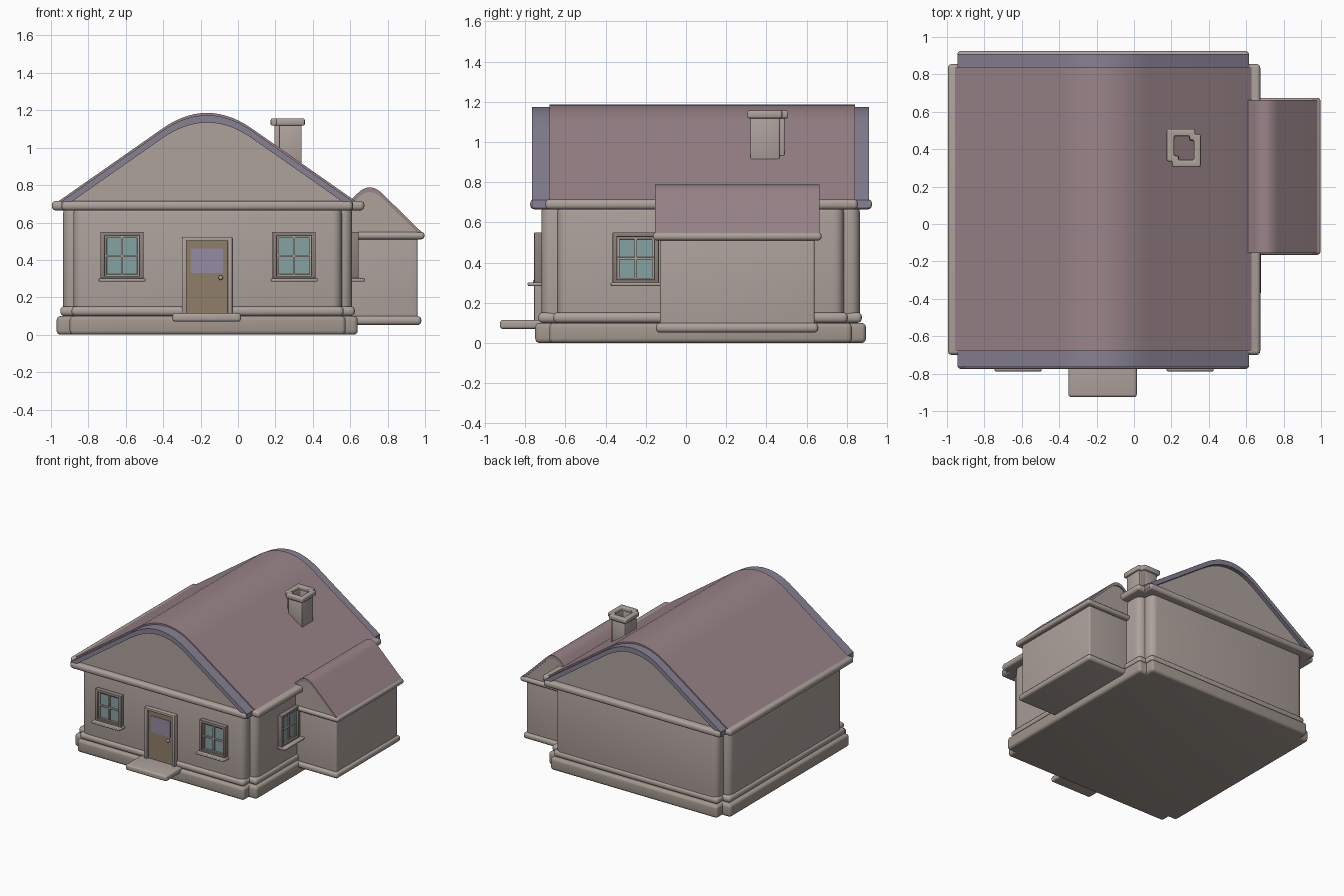
import bpy, bmesh, math
from mathutils import Matrix, Vector

if "Cube" in bpy.data.objects:
    bpy.data.objects.remove(bpy.data.objects["Cube"])


def mat(name, *rgb):
    m = bpy.data.materials.new(name)
    m.diffuse_color = (*rgb, 1)
    m.use_nodes = True
    m.node_tree.nodes["Principled BSDF"].inputs["Base Color"].default_value = m.diffuse_color
    return m


STONE = mat("stone", 0.42, 0.36, 0.33)
PLINTH = mat("plinth_stone", 0.36, 0.31, 0.27)
ROOF = mat("roof_tile", 0.32, 0.23, 0.25)
TRIM = mat("roof_trim", 0.24, 0.22, 0.29)
DOOR = mat("door_wood", 0.28, 0.21, 0.14)
PANE = mat("door_pane", 0.30, 0.26, 0.36)
GLASS = mat("glass", 0.24, 0.36, 0.36)
FRAME = mat("frame_wood", 0.26, 0.22, 0.20)


def finish(bm, name, material, bevel=0, segs=4, xf=None):
    if bevel:
        bmesh.ops.bevel(bm, geom=bm.edges[:], offset=bevel, segments=segs,
                        profile=0.5, affect='EDGES', clamp_overlap=True)
    bmesh.ops.recalc_face_normals(bm, faces=bm.faces)
    if xf:
        bm.transform(xf)
    me = bpy.data.meshes.new(name)
    bm.to_mesh(me)
    bm.free()
    me.materials.append(material)
    ob = bpy.data.objects.new(name, me)
    bpy.context.collection.objects.link(ob)
    return ob


def boxes(name, material, ranges, bevel=0, segs=4, xf=None):
    """One object from boxes (x0, x1, y0, y1, z0, z1)."""
    bm = bmesh.new()
    for x0, x1, y0, y1, z0, z1 in ranges:
        m = (Matrix.Translation(((x0 + x1) / 2, (y0 + y1) / 2, (z0 + z1) / 2))
             @ Matrix.Diagonal((x1 - x0, y1 - y0, z1 - z0, 1)))
        bmesh.ops.create_cube(bm, size=1, matrix=m)
    return finish(bm, name, material, bevel, segs, xf)


def crossed(name, material, wide, long, z0, z1, bevel):
    """Two crossed boxes that leave notched corners."""
    return boxes(name, material, [(*wide, z0, z1), (*long, z0, z1)], bevel)


def prism(name, material, pts, y0, y1):
    """Profile in x, z extruded along y."""
    bm = bmesh.new()
    f = bm.faces.new([bm.verts.new((x, y0, z)) for x, z in pts])
    r = bmesh.ops.extrude_face_region(bm, geom=[f])
    bmesh.ops.translate(bm, vec=(0, y1 - y0, 0),
                        verts=[v for v in r["geom"] if isinstance(v, bmesh.types.BMVert)])
    return finish(bm, name, material)


def slope(cx, xl, xr, apex, grade, w, drop=0, n=14):
    """Gable line with a rounded ridge of half width w."""
    arc = [cx - w + 2 * w * i / n for i in range(n + 1)]
    def z(x):
        d = abs(x - cx)
        return apex - drop - (grade * d if d > w else grade * (d * d / w + w) / 2)
    return [(x, z(x)) for x in [xl, *arc, xr]]


def shell(name, material, y0, y1, top, low, *line):
    prism(name, material, slope(*line, drop=top) + slope(*line, drop=low)[::-1], y0, y1)


def ring(name, material, outer, inner, z0, z1, bevel):
    """Stepped tube: each outline is two offset rectangles merged."""
    def outline(x0, x1, y0, y1, s):
        return [(x0, y0 + s), (x0 + s, y0 + s), (x0 + s, y0), (x1, y0),
                (x1, y1 - s), (x1 - s, y1 - s), (x1 - s, y1), (x0, y1)]
    bm = bmesh.new()
    loops = [[bm.verts.new((*p, z)) for p in outline(*o)]
             for o, z in ((outer, z0), (outer, z1), (inner, z1), (inner, z0))]
    for a, b in zip(loops, loops[1:] + loops[:1]):
        for i in range(8):
            j = (i + 1) % 8
            bm.faces.new((a[i], a[j], b[j], b[i]))
    return finish(bm, name, material, bevel, 3)


def window(name, xf):
    w, lo, hi = 0.115, 0.30, 0.55
    boxes(name + "_frame", FRAME, [
        (-w, -w + 0.022, -0.035, 0.02, lo, hi), (w - 0.022, w, -0.035, 0.02, lo, hi),
        (-w, w, -0.035, 0.02, hi - 0.022, hi), (-w, w, -0.035, 0.02, lo, lo + 0.015)],
        0.004, 2, xf)
    a = w - 0.022
    boxes(name + "_bars", STONE, [
        (-a, -a + 0.012, -0.02, 0.01, lo, hi - 0.02), (a - 0.012, a, -0.02, 0.01, lo, hi - 0.02),
        (-a, a, -0.02, 0.01, hi - 0.034, hi - 0.022), (-a, a, -0.02, 0.01, lo + 0.012, lo + 0.024),
        (-0.006, 0.006, -0.022, 0.01, lo, hi - 0.02), (-a, a, -0.022, 0.01, 0.415, 0.427)],
        0.003, 2, xf)
    boxes(name + "_glass", GLASS, [(-a, a, -0.01, 0.01, lo, hi - 0.02)], xf=xf)
    boxes(name + "_sill", STONE, [(-w - 0.01, w + 0.01, -0.068, 0.02, 0.284, 0.302)],
          0.006, 3, xf)


# Main house, from plinth to eaves
crossed("plinth", PLINTH, (-0.97, 0.64, -0.68, 0.825), (-0.90, 0.575, -0.75, 0.895), 0, 0.10, 0.022)
crossed("base_moulding", STONE, (-0.95, 0.625, -0.66, 0.805), (-0.89, 0.565, -0.735, 0.875),
        0.10, 0.152, 0.022)
crossed("walls", STONE, (-0.935, 0.61, -0.64, 0.785), (-0.88, 0.555, -0.72, 0.865),
        0.08, 0.70, 0.05)
crossed("eaves_moulding", STONE, (-0.995, 0.675, -0.70, 0.855), (-0.945, 0.615, -0.775, 0.925),
        0.665, 0.715, 0.02)

# Main roof with verge trim and gable walls
MAIN = (-0.165, -0.97, 0.64, 1.27, 0.70, 0.24)
shell("roof", ROOF, -0.68, 0.84, 0, 0.03, *MAIN)
shell("roof_trim", TRIM, -0.765, 0.91, 0.012, 0.052, -0.165, -0.945, 0.615, 1.27, 0.70, 0.24)
gable = slope(-0.165, -0.91, 0.58, 1.27, 0.70, 0.24, drop=0.045)
prism("gable_walls", STONE, gable + [(0.58, 0.69), (-0.91, 0.69)], -0.735, 0.88)

# Side annex
boxes("annex_walls", STONE, [(0.5, 0.96, -0.13, 0.64, 0.06, 0.54)], 0.012)
boxes("annex_base_moulding", STONE, [(0.5, 0.98, -0.15, 0.658, 0.052, 0.10)], 0.02)
boxes("annex_eaves_moulding", STONE, [(0.5, 0.997, -0.165, 0.675, 0.51, 0.55)], 0.018)
ANNEX = (0.705, 0.60, 0.985, 0.82, 0.98, 0.066)
shell("annex_roof", ROOF, -0.155, 0.663, 0, 0.025, *ANNEX)
prism("annex_gable_walls", STONE, slope(0.705, 0.56, 0.96, 0.82, 0.98, 0.066, drop=0.018)
      + [(0.96, 0.53), (0.56, 0.53)], -0.148, 0.655)

# Chimney
ring("chimney", STONE, (0.195, 0.34, 0.32, 0.49, 0.025), (0.22, 0.315, 0.345, 0.465, 0.02),
     0.88, 1.13, 0.005)
ring("chimney_cap", STONE, (0.175, 0.357, 0.305, 0.508, 0.03), (0.215, 0.32, 0.342, 0.47, 0.022),
     1.118, 1.156, 0.014)

# Windows
for name, x in (("left_window", -0.62), ("right_window", 0.30)):
    window(name, Matrix.Translation((x, -0.72, 0)))
window("side_window", Matrix.Translation((0.61, -0.25, 0)) @ Matrix.Rotation(math.pi / 2, 4, 'Z'))

# Door and step
boxes("door_frame", STONE, [
    (-0.30, -0.275, -0.755, -0.70, 0.10, 0.52), (-0.055, -0.03, -0.755, -0.70, 0.10, 0.52),
    (-0.30, -0.03, -0.755, -0.70, 0.50, 0.52)], 0.005, 2)
boxes("door", DOOR, [(-0.28, -0.05, -0.738, -0.70, 0.10, 0.505)])
boxes("door_pane", PANE, [(-0.25, -0.08, -0.742, -0.70, 0.33, 0.46)])
bm = bmesh.new()
bmesh.ops.create_uvsphere(bm, u_segments=16, v_segments=10, radius=0.012,
                          matrix=Matrix.Translation((-0.092, -0.75, 0.305)))
finish(bm, "door_knob", STONE)
boxes("door_step", STONE, [(-0.35, 0.015, -0.925, -0.68, 0.07, 0.115)], 0.014)

# Smooth shading
for ob in bpy.context.collection.objects:
    ob.select_set(True)
    bpy.context.view_layer.objects.active = ob
bpy.ops.object.shade_smooth_by_angle(angle=math.radians(35))
